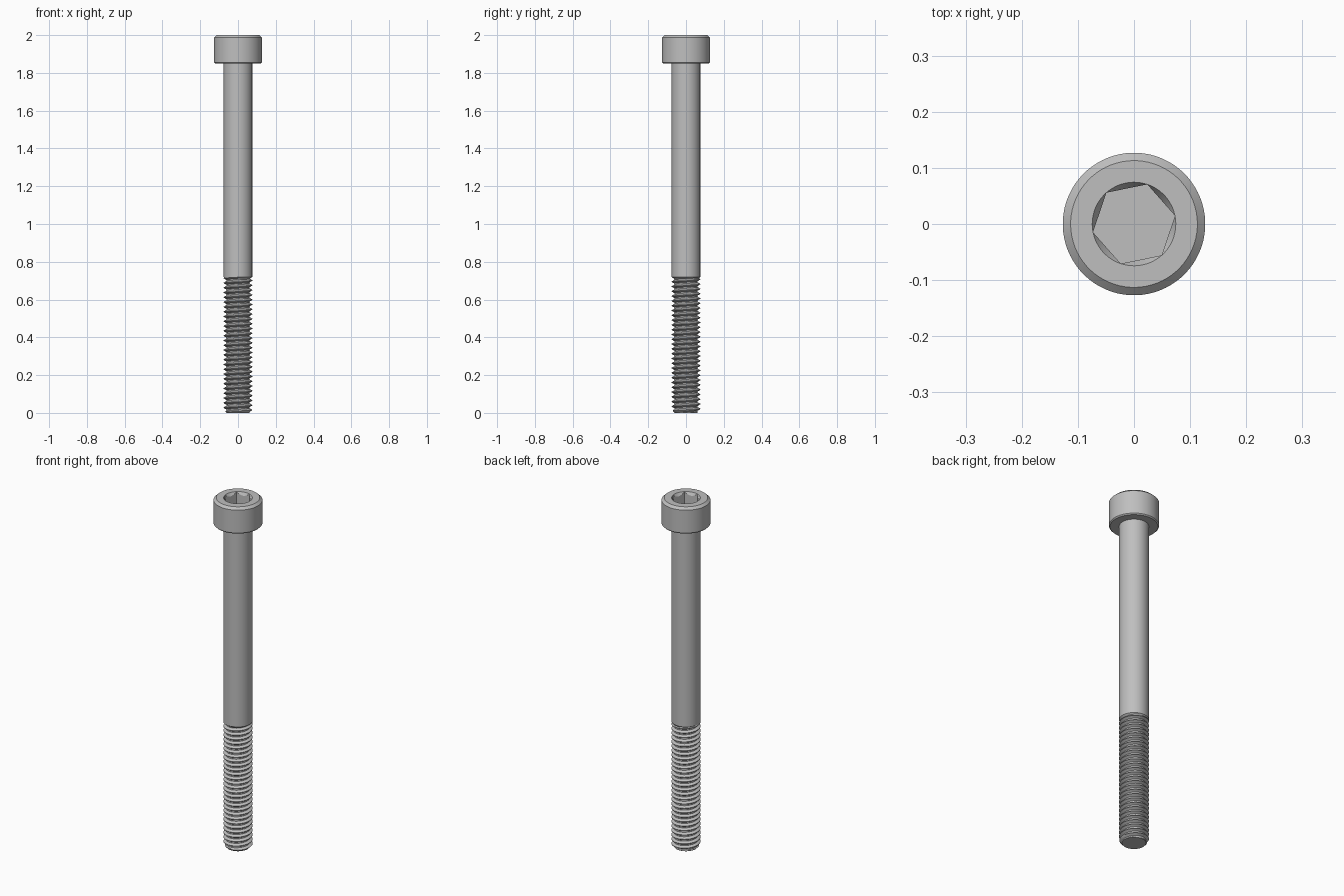
import bpy, bmesh, math

if "Cube" in bpy.data.objects:
    bpy.data.objects.remove(bpy.data.objects["Cube"], do_unlink=True)

SEG = 72                      # sides around every round part
TURN = math.radians(11.5)     # rotation of the hex socket
R_HEAD, R_SHANK = 0.127, 0.0755
Z_THREAD, Z_HEAD, Z_TOP = 0.72, 1.85, 2.0
PITCH = 0.0254

steel = bpy.data.materials.new("steel grey")
steel.use_nodes = True
grey = (0.52, 0.52, 0.52, 1)
steel.diffuse_color = grey
steel.node_tree.nodes["Principled BSDF"].inputs["Base Color"].default_value = grey


def point(r, angle, z):
    return (r * math.cos(angle), r * math.sin(angle), z)


def angle_at(i):
    return TURN + math.tau * i / SEG


def finish(name, bm):
    """Weld, shade and store the mesh as a named object."""
    bmesh.ops.remove_doubles(bm, verts=bm.verts, dist=1e-5)
    bmesh.ops.recalc_face_normals(bm, faces=bm.faces)
    mesh = bpy.data.meshes.new(name)
    bm.to_mesh(mesh)
    bm.free()
    mesh.materials.append(steel)
    ob = bpy.data.objects.new(name, mesh)
    bpy.context.collection.objects.link(ob)
    bpy.ops.object.select_all(action="DESELECT")
    ob.select_set(True)
    bpy.context.view_layer.objects.active = ob
    bpy.ops.object.shade_smooth_by_angle(angle=math.radians(25))
    return ob


def skin(bm, columns):
    """Join neighbouring columns of points with quads."""
    cols = [[bm.verts.new(p) for p in col] for col in columns]
    for a, b in zip(cols, cols[1:]):
        for k in range(len(a) - 1):
            bm.faces.new((a[k], b[k], b[k + 1], a[k + 1]))
    return cols


# Head: chamfered cylinder with a countersunk hex socket
SOCKET_R, SOCKET_FLOOR = 0.0745, 1.92


def head_column(i):
    a = angle_at(i)
    side = (a - TURN) % (math.pi / 3) - math.pi / 6
    hex_r = SOCKET_R * math.cos(math.pi / 6) / math.cos(side)
    lip_z = Z_TOP - (SOCKET_R - hex_r) * 1.7
    profile = [(R_SHANK, Z_HEAD), (R_HEAD - 0.006, Z_HEAD),
               (R_HEAD, Z_HEAD + 0.006), (R_HEAD, Z_TOP - 0.013),
               (R_HEAD - 0.014, Z_TOP), (SOCKET_R, Z_TOP),
               (hex_r, lip_z), (hex_r, SOCKET_FLOOR), (0, SOCKET_FLOOR)]
    return [point(r, a, z) for r, z in profile]


bm = bmesh.new()
skin(bm, [head_column(i) for i in range(SEG + 1)])
finish("socket_head", bm)

# Plain shank
bm = bmesh.new()
skin(bm, [[point(R_SHANK, angle_at(i), z) for z in (Z_THREAD, Z_HEAD)]
          for i in range(SEG + 1)])
finish("plain_shank", bm)

# Thread: right-handed helix with flat roots and crests
DEPTH = 0.541 * PITCH
STEPS = (0, 0.25, 0.41, 0.5625, 0.6875, 0.84)   # profile breaks per turn


def thread_radius(phase, z):
    f = phase % 1
    rise = min(max((f - 0.25) / 0.3125, 0), 1) - max((f - 0.6875) / 0.3125, 0)
    r = R_SHANK - DEPTH * (1 - rise)
    r = max(r, R_SHANK - (Z_THREAD - z) * 1.2)   # shoulder under the shank
    return min(r, 0.06 + z)                      # chamfered tip


def thread_column(i):
    a, shift = angle_at(i), i / SEG
    col = []
    for turn in range(-2, int(Z_THREAD / PITCH) + 3):
        for s in STEPS:
            z = min(max((turn + s + shift) * PITCH, 0), Z_THREAD)
            col.append(point(thread_radius(z / PITCH - shift, z), a, z))
    return col


bm = bmesh.new()
cols = skin(bm, [thread_column(i) for i in range(SEG + 1)])
bm.faces.new([c[0] for c in cols[:SEG]])         # flat tip
finish("threaded_end", bm)
